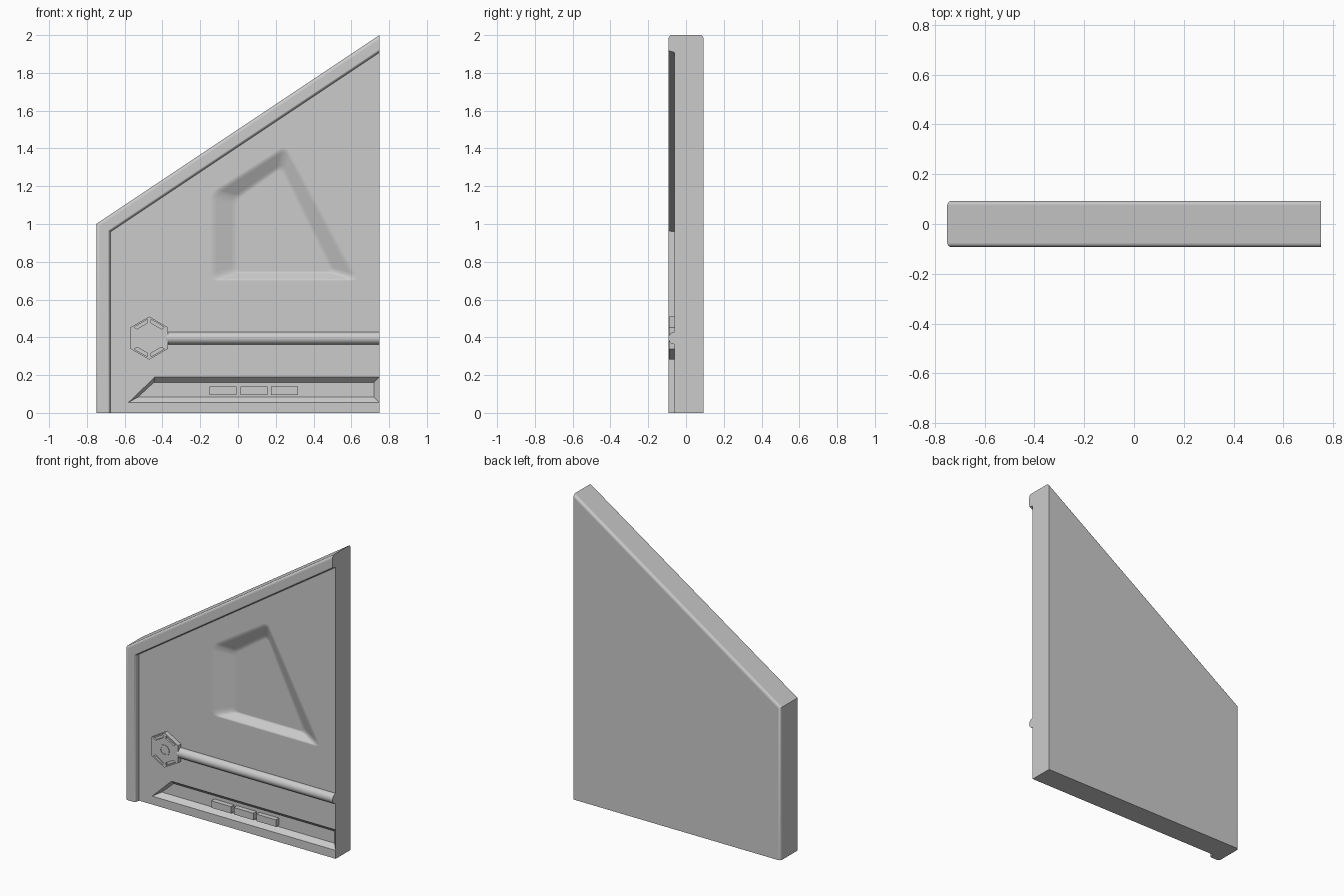
import bpy, bmesh, math
from mathutils import Vector

if "Cube" in bpy.data.objects:
    bpy.data.objects.remove(bpy.data.objects["Cube"])

FRONT, FACE, BACK = -0.093, -0.06, 0.093


def make(name, verts, faces, smooth=None):
    me = bpy.data.meshes.new(name)
    bm = bmesh.new()
    vs = [bm.verts.new(v) for v in verts]
    for f in faces:
        bm.faces.new([vs[i] for i in f])
    bmesh.ops.recalc_face_normals(bm, faces=bm.faces)
    bm.to_mesh(me)
    bm.free()
    ob = bpy.data.objects.new(name, me)
    bpy.context.collection.objects.link(ob)
    if smooth:
        shade(ob, smooth)
    return ob


def shade(ob, deg):
    bpy.ops.object.select_all(action='DESELECT')
    ob.select_set(True)
    bpy.context.view_layer.objects.active = ob
    bpy.ops.object.shade_smooth_by_angle(angle=math.radians(deg))


def loft(name, rings, smooth=None):
    """Closed solid through equal-length rings of (x, y, z) points."""
    n = len(rings[0])
    verts = [p for r in rings for p in r]
    faces = [list(range(n)), list(range(len(verts) - n, len(verts)))]
    for k in range(len(rings) - 1):
        for i in range(n):
            j = (i + 1) % n
            faces.append([k*n + i, k*n + j, (k+1)*n + j, (k+1)*n + i])
    return make(name, verts, faces, smooth)


def at_y(pts, y):
    return [(p[0], y, p[1]) for p in pts]


def cut(ob, cutter):
    cutter.hide_render = True
    m = ob.modifiers.new("cut", 'BOOLEAN')
    m.operation, m.solver, m.object = 'DIFFERENCE', 'EXACT', cutter
    bpy.context.view_layer.objects.active = ob
    bpy.ops.object.modifier_apply(modifier=m.name)
    bpy.data.objects.remove(cutter)


def rounded(pts, r, seg=6):
    """Polygon with its corners replaced by small curves."""
    out = []
    for i, p in enumerate(pts):
        p = Vector(p)
        a = p + (Vector(pts[i - 1]) - p).normalized() * r
        b = p + (Vector(pts[(i + 1) % len(pts)]) - p).normalized() * r
        for k in range(seg + 1):
            t = k / seg
            out.append(a*(1-t)**2 + p*2*t*(1-t) + b*t*t)
    return out


# wall panel: section of raised rim and slab swept up the left side and slope
def arc(ci, cy, r, a0, a1, n=5):
    return [(ci + r*math.cos(math.radians(a0 + (a1-a0)*k/n)),
             cy + r*math.sin(math.radians(a0 + (a1-a0)*k/n))) for k in range(n + 1)]

rb = 0.018
section = (arc(rb, BACK - rb, rb, 90, 180) + arc(rb, FRONT + rb, rb, 180, 270)
           + arc(0.061, FRONT + 0.01, 0.01, 270, 360) + [(0.076, FACE)])
drop = math.sqrt(1 + (2/3)**2)
stations = [
    [(-0.75 + i, y, 0) for i, y in section],
    [(-0.75 + i, y, 1 + i*2/3 - i*drop) for i, y in section],
    [(0.75, y, 2 - i*drop) for i, y in section]]
n = len(section)
verts = [p for s in stations for p in s] + [(0.75, BACK, 0), (0.75, FACE, 0)]
cb, cf = 3*n, 3*n + 1
faces = [[k*n + i, k*n + i + 1, (k+1)*n + i + 1, (k+1)*n + i]
         for k in range(2) for i in range(n - 1)]
faces += [[0, n, 2*n, cb], [n - 1, 2*n - 1, 3*n - 1, cf],
          list(range(n)) + [cf, cb], list(range(2*n, 3*n)) + [cf, cb]]
panel = make("wall_panel", verts, faces)

# soft-sided four-cornered pocket
outer = rounded([(-0.15, 1.165), (0.255, 1.42), (0.645, 0.70), (-0.15, 0.70)], 0.04)
inner = rounded([(0.0, 1.13), (0.225, 1.29), (0.485, 0.75), (0.0, 0.75)], 0.03)
rings = [at_y(outer, FACE - 0.02)]
for t, d in [(0, 0), (0.12, 0.05), (0.25, 0.18), (0.75, 0.82), (0.88, 0.95), (1, 1)]:
    rings.append(at_y([a.lerp(b, t) for a, b in zip(outer, inner)], FACE + 0.042*d))
cut(panel, loft("pocket_cutter", rings))

# long recess near the floor
outer = [(-0.58, 0.055), (-0.44, 0.19), (0.749, 0.19), (0.749, 0.055)]
inner = [(-0.53, 0.083), (-0.445, 0.162), (0.72, 0.162), (0.72, 0.083)]
cut(panel, loft("recess_cutter", [at_y(outer, FACE - 0.02), at_y(outer, FACE),
                                  at_y(inner, FACE + 0.03)]))
shade(panel, 35)
wn = panel.modifiers.new("weighted_normals", 'WEIGHTED_NORMAL')
wn.keep_sharp = True
wn.weight = 100

# three small blocks inside the recess
for k in range(3):
    x = -0.15 + 0.163*k
    quad = [(x, 0.095), (x + 0.142, 0.095), (x + 0.142, 0.14), (x, 0.14)]
    loft(f"recess_block_{k + 1}", [at_y(quad, FACE + 0.032), at_y(quad, FACE - 0.002)])

# half-round pipe running to the right edge
ZC = 0.396
half = [(FACE - 0.033*math.sin(math.pi*k/16), ZC + 0.033*math.cos(math.pi*k/16))
        for k in range(17)]
loft("half_round_pipe", [[(x, y, z) for y, z in half] for x in (-0.38, 0.75)], 35)


# hexagonal pipe cap with four slots
def circle(r, count, start=0.0):
    return [(-0.47 + r*math.cos(start + 2*math.pi*k/count),
             ZC + r*math.sin(start + 2*math.pi*k/count)) for k in range(count)]

hexagon = circle(0.114, 6, math.pi/2)
cap = loft("hex_cap", [at_y(hexagon, FACE + 0.005), at_y(hexagon, -0.09)])
for deg in (60, 120, 240, 300):
    a = math.radians(deg)
    c = Vector((-0.47, ZC))
    u, v = Vector((math.cos(a), math.sin(a))), Vector((-math.sin(a), math.cos(a)))
    slot = [c + u*0.074 - v*0.032, c + u*0.09 - v*0.04,
            c + u*0.09 + v*0.04, c + u*0.074 + v*0.032]
    cut(cap, loft("slot_cutter", [at_y(slot, -0.11), at_y(slot, -0.078)]))

# round ring at the centre of the cap
big, small = circle(0.036, 24), circle(0.025, 24)
loft("cap_ring", [at_y(big, -0.085), at_y(big, -0.093), at_y(small, -0.093),
                  at_y(small, -0.088)], 35)
